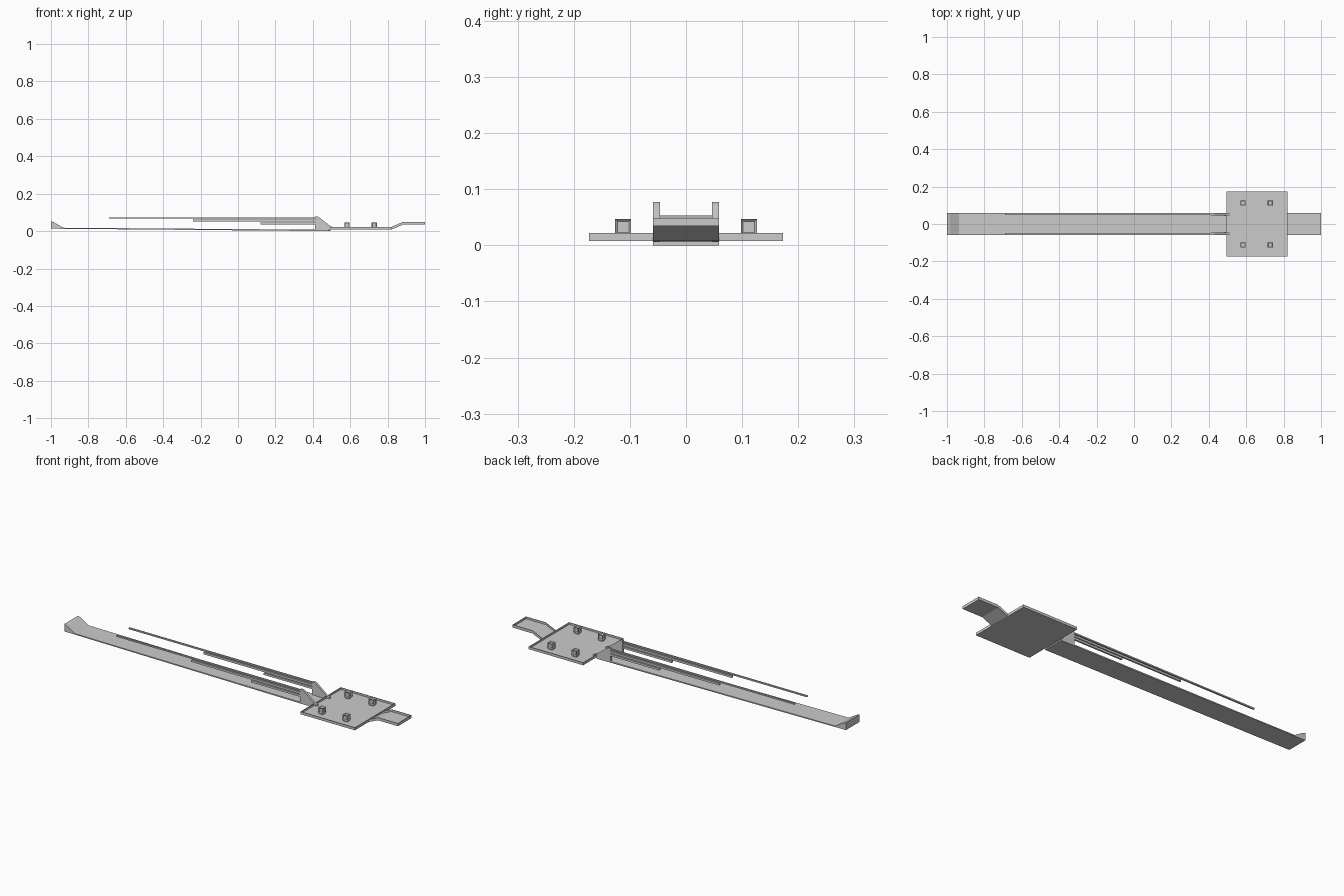
import bpy, bmesh
from mathutils import Matrix

if "Cube" in bpy.data.objects:
    bpy.data.objects.remove(bpy.data.objects["Cube"])


def make_object(name, bm):
    bmesh.ops.recalc_face_normals(bm, faces=bm.faces[:])
    mesh = bpy.data.meshes.new(name)
    bm.to_mesh(mesh)
    bm.free()
    ob = bpy.data.objects.new(name, mesh)
    bpy.context.collection.objects.link(ob)
    return ob


def extrude_profile(name, pts, y0, y1):
    """Solid made by sweeping an x-z outline along y."""
    bm = bmesh.new()
    face = bm.faces.new([bm.verts.new((x, y0, z)) for x, z in pts])
    res = bmesh.ops.extrude_face_region(bm, geom=[face])
    verts = [g for g in res["geom"] if isinstance(g, bmesh.types.BMVert)]
    bmesh.ops.translate(bm, verts=verts, vec=(0, y1 - y0, 0))
    return make_object(name, bm)


def box(name, x0, x1, y0, y1, z0, z1):
    return extrude_profile(name, [(x0, z0), (x1, z0), (x1, z1), (x0, z1)], y0, y1)


W = 0.0585      # half width of long strip and tail
P = 0.173       # half width of mounting plate
T = 0.003       # rim thickness

# long tilted strip with a wedge lip at its far end
extrude_profile("long_strip", [
    (-1, 0.013), (0.495, 0.0), (0.495, 0.007), (-0.935, 0.018),
    (-0.985, 0.048), (-1, 0.053)], -W, W)

# mounting plate: shallow tray with a low rim
box("plate_floor", 0.495, 0.822, -P, P, 0.008, 0.012)
box("plate_rim_inner_end", 0.495, 0.495 + T, -P, P, 0.008, 0.022)
box("plate_rim_tail_end", 0.822 - T, 0.822, -P, P, 0.008, 0.022)

# cranked tail floor and end
tail_low = [(0.82, 0.008), (0.88, 0.034), (1.0, 0.034)]
extrude_profile("tail_floor",
                tail_low + [(x, z + 0.004) for x, z in reversed(tail_low)], -W, W)
box("tail_end", 1 - T, 1, -W, W, 0.034, 0.049)

# spring rods: start x, bottom z, top z
rods = [(-0.69, 0.067, 0.074), (-0.24, 0.051, 0.062), (0.12, 0.036, 0.047)]

for side, s in (("front", -1), ("back", 1)):
    box("plate_rim_" + side, 0.495, 0.822, s * P, s * (P - T), 0.008, 0.022)
    extrude_profile("tail_rim_" + side,
                    tail_low + [(1.0, 0.049), (0.88, 0.049), (0.82, 0.022)],
                    s * W, s * (W - T))
    # fin bracket that holds the rods
    extrude_profile("fin_bracket_" + side, [
        (0.412, 0.003), (0.515, 0.009), (0.515, 0.018), (0.495, 0.026),
        (0.435, 0.073), (0.428, 0.077), (0.412, 0.077)], s * W, s * 0.046)
    for i, (x, z0, z1) in enumerate(rods):
        box(f"spring_rod_{side}_{i + 1}", x, 0.42, s * 0.058, s * 0.049, z0, z1)
    # square nuts with a recess in every face
    for i, x in enumerate((0.583, 0.728)):
        bm = bmesh.new()
        bmesh.ops.create_cube(bm, size=0.0285,
                              matrix=Matrix.Translation((x, s * 0.112, 0.0325)))
        bmesh.ops.inset_individual(bm, faces=bm.faces[:], thickness=0.006, depth=-0.004)
        make_object(f"nut_{side}_{i + 1}", bm)
        box(f"nut_foot_{side}_{i + 1}", x - 0.012, x + 0.012,
            s * 0.112 - 0.012, s * 0.112 + 0.012, 0.011, 0.02)
